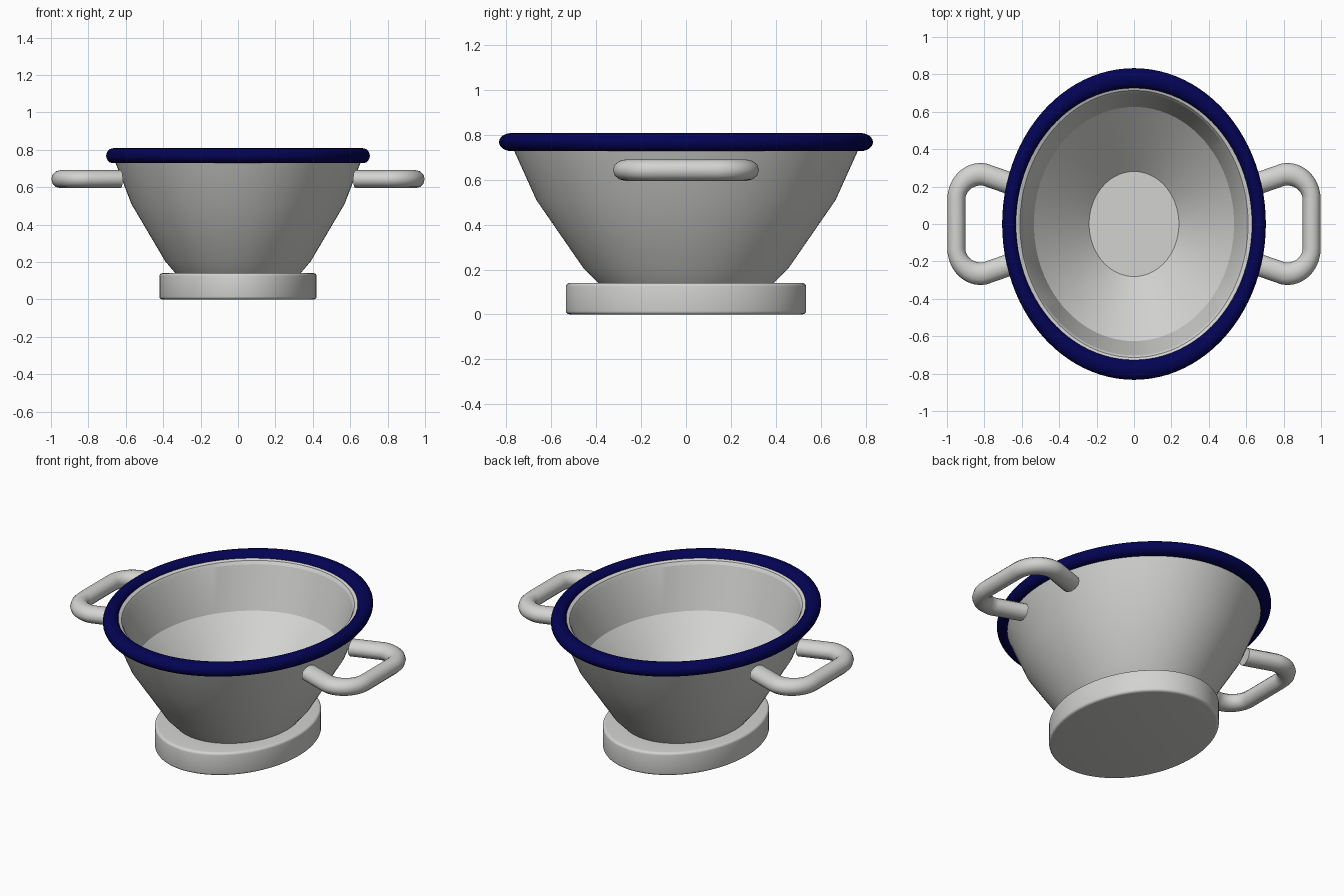
import bpy
import math

cube = bpy.data.objects.get("Cube")
if cube:
    bpy.data.objects.remove(cube, do_unlink=True)


def make_material(name, color, roughness=0.5):
    mat = bpy.data.materials.new(name)
    mat.use_nodes = True
    mat.diffuse_color = color
    bsdf = next(n for n in mat.node_tree.nodes if n.type == 'BSDF_PRINCIPLED')
    bsdf.inputs["Base Color"].default_value = color
    bsdf.inputs["Roughness"].default_value = roughness
    return mat


enamel = make_material("light grey enamel", (0.65, 0.65, 0.635, 1))
navy = make_material("navy blue enamel", (0.001, 0.001, 0.09, 1))


def activate(obj):
    bpy.ops.object.select_all(action='DESELECT')
    obj.select_set(True)
    bpy.context.view_layer.objects.active = obj


def smooth(obj, degrees):
    activate(obj)
    bpy.ops.object.shade_smooth_by_angle(angle=math.radians(degrees))


def arc(cx, cy, rx, ry, start, end, steps):
    """Points along an elliptical arc, angles in degrees."""
    angles = [math.radians(start + (end - start) * i / steps) for i in range(steps + 1)]
    return [(cx + rx * math.cos(a), cy + ry * math.sin(a)) for a in angles]


def oval_lathe(name, profile, y_ratio, mat, degrees, y_offset=0, closed=False, segments=96):
    """Sweep an (x radius, z) profile round an oval; y radius = x radius * y_ratio + y_offset."""
    verts, faces, rings = [], [], []
    for r, z in profile:
        count = 1 if r < 1e-6 else segments
        rings.append([len(verts) + j for j in range(count)])
        for j in range(count):
            a = 2 * math.pi * j / segments
            verts.append((r * math.cos(a), (r * y_ratio + y_offset) * math.sin(a), z))
    pairs = list(zip(rings, rings[1:]))
    if closed:
        pairs.append((rings[-1], rings[0]))
    for a, b in pairs:
        if len(a) == 1:
            faces.append(b[::-1])
        elif len(b) == 1:
            faces.append(a)
        else:
            for j in range(segments):
                k = (j + 1) % segments
                faces.append((a[j], a[k], b[k], b[j]))
    mesh = bpy.data.meshes.new(name)
    mesh.from_pydata(verts, [], faces)
    mesh.materials.append(mat)
    obj = bpy.data.objects.new(name, mesh)
    bpy.context.collection.objects.link(obj)
    smooth(obj, degrees)


# Bowl: outer wall upwards, lip, then inner wall down to the flat floor
oval_lathe("bowl", [
    (0, 0.11), (0.27, 0.11), (0.335, 0.14), (0.39, 0.205), (0.57, 0.51),
    (0.655, 0.73), (0.655, 0.775), (0.625, 0.775), (0.61, 0.768), (0.60, 0.75),
    (0.535, 0.50), (0.24, 0.19), (0, 0.19)], 1.17, enamel, 15)

# Rim: rounded band gripping the lip, wider at front and back
rim_profile = arc(0.6675, 0.768, 0.0375, 0.04, 0, 345, 23)
oval_lathe("rim", rim_profile, 1.43, navy, 40, y_offset=-0.175, closed=True)

# Foot: oval plinth with softened edges, open where the bowl sits in it
foot_profile = [(0, 0)] + arc(0.405, 0.015, 0.015, 0.015, -90, 0, 4)
foot_profile += arc(0.405, 0.125, 0.015, 0.015, 0, 90, 4) + [(0.30, 0.14)]
oval_lathe("foot", foot_profile, 1.275, enamel, 30)


# Handles: bent bars with rounded corners, thicker across the two arms
def handle(name, side):
    stretch = 1.25
    half = [(0.628, 0.205)] + arc(0.82, 0.13, 0.13, 0.136, 100, 0, 14)
    path = half + [(x, -y) for x, y in reversed(half)]
    curve = bpy.data.curves.new(name, 'CURVE')
    curve.dimensions = '3D'
    curve.bevel_depth = 0.048
    curve.bevel_resolution = 4
    curve.use_fill_caps = True
    spline = curve.splines.new('POLY')
    spline.points.add(len(path) - 1)
    for point, (x, y) in zip(spline.points, path):
        point.co = (side * x, y / stretch, 0.643, 1)
    curve.materials.append(enamel)
    obj = bpy.data.objects.new(name, curve)
    bpy.context.collection.objects.link(obj)
    activate(obj)
    bpy.ops.object.convert(target='MESH')
    obj = bpy.context.view_layer.objects.active
    for vert in obj.data.vertices:
        vert.co.y *= stretch
    smooth(obj, 40)


handle("left_handle", 1)
handle("right_handle", -1)
